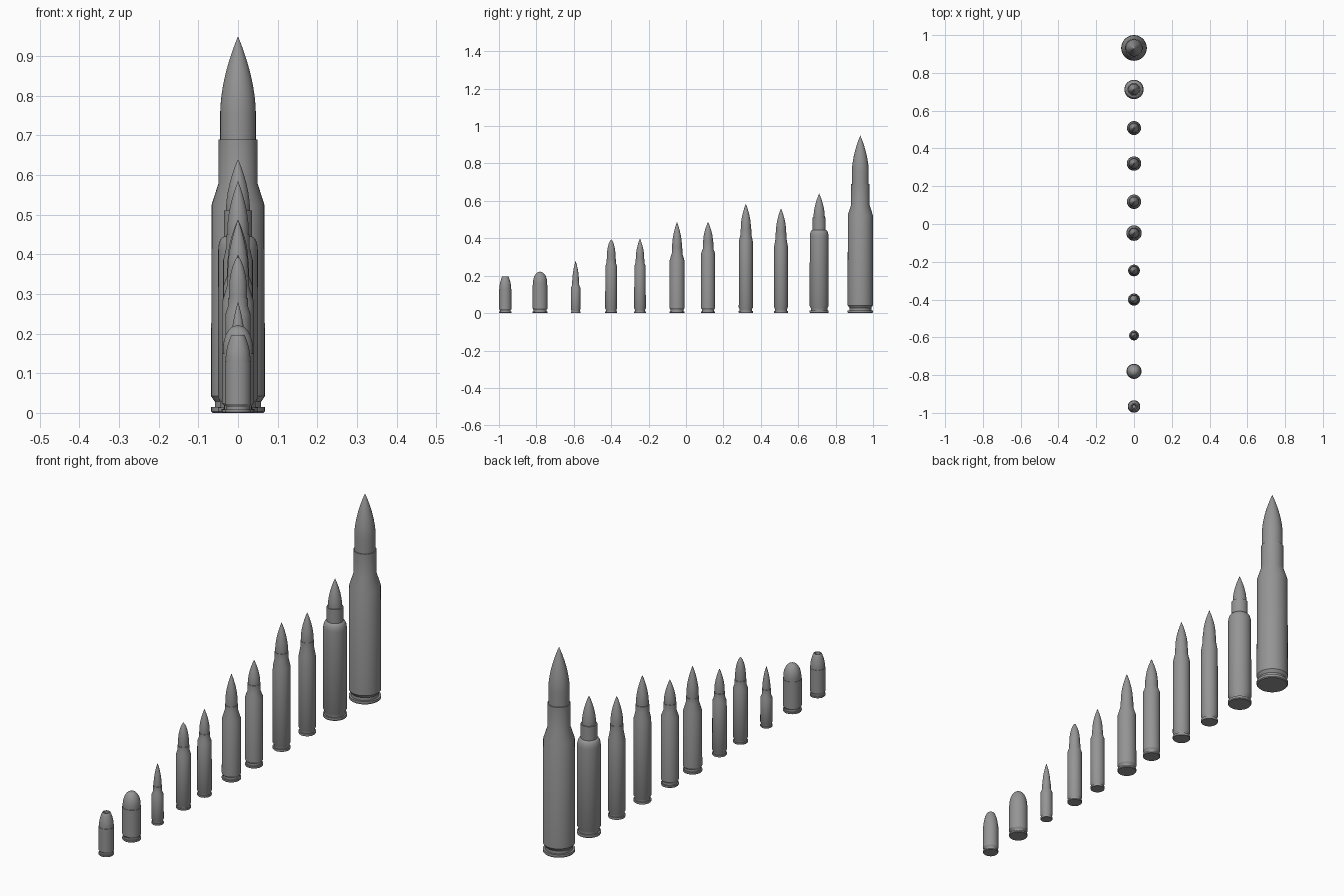
import bpy, math

cube = bpy.data.objects.get("Cube")
if cube:
    bpy.data.objects.remove(cube)

grey = bpy.data.materials.new("metal_grey")
grey.use_nodes = True
colour = (0.3, 0.3, 0.3, 1)
grey.diffuse_color = colour
grey.node_tree.nodes["Principled BSDF"].inputs["Base Color"].default_value = colour


def lathe(name, profile, y, sides=32):
    """Revolve (radius, height) points about a vertical axis at y."""
    verts, rings, faces = [], [], []
    for r, z in profile:
        n = 1 if r == 0 else sides
        rings.append([len(verts) + i for i in range(n)])
        for i in range(n):
            a = math.tau * i / sides
            verts.append((r * math.cos(a), r * math.sin(a), z))
    for low, high in zip(rings, rings[1:]):
        for i in range(sides):
            j = (i + 1) % sides
            quad = [low[i % len(low)], low[j % len(low)],
                    high[j % len(high)], high[i % len(high)]]
            faces.append(list(dict.fromkeys(quad)))
    mesh = bpy.data.meshes.new(name)
    mesh.from_pydata(verts, [], faces)
    mesh.materials.append(grey)
    obj = bpy.data.objects.new(name, mesh)
    obj.location.y = y
    bpy.context.collection.objects.link(obj)
    bpy.ops.object.select_all(action='DESELECT')
    obj.select_set(True)
    bpy.context.view_layer.objects.active = obj
    bpy.ops.object.shade_smooth_by_angle(angle=math.radians(30))


def base(r, rim):
    """Rim, extractor groove and flare up to the body."""
    return [(0, 0), (r * 0.95, 0), (r, rim * 0.25), (r, rim), (r * 0.86, rim),
            (r * 0.86, rim * 1.9), (r, rim * 2.8)]


def nose(r, z, tip, kind):
    """Bullet curve from radius r at height z up to the tip."""
    points = []
    for i in range(13):
        t = i / 12
        k = math.sqrt(1 - t * t) if kind == "round" else 1 - t ** 1.8
        if kind == "blunt":
            k = (1 - t ** 2.2) ** 0.75
        points.append((r * k if i < 12 else 0, z + (tip - z) * t))
    return points


# Bottlenecked rounds: y, body radius, rim, shoulder, neck base, neck radius,
# mouth, bullet radius, start of nose curve, tip, nose kind
rounds = {
    "tiny_round": (-0.59, 0.026, 0.008, 0.135, 0.15, 0.019, 0.175, 0.017, 0.18, 0.28, "point"),
    "slim_blunt_round": (-0.40, 0.032, 0.009, 0.25, 0.27, 0.025, 0.29, 0.023, 0.30, 0.395, "blunt"),
    "slim_pointed_round": (-0.246, 0.031, 0.009, 0.25, 0.268, 0.024, 0.29, 0.022, 0.30, 0.40, "point"),
    "wide_round": (-0.048, 0.041, 0.01, 0.28, 0.32, 0.028, 0.345, 0.026, 0.36, 0.488, "point"),
    "medium_round": (0.118, 0.038, 0.01, 0.32, 0.345, 0.028, 0.38, 0.026, 0.385, 0.488, "point"),
    "long_round": (0.32, 0.038, 0.011, 0.385, 0.42, 0.029, 0.45, 0.027, 0.46, 0.585, "point"),
    "full_round": (0.508, 0.037, 0.011, 0.36, 0.40, 0.029, 0.43, 0.027, 0.44, 0.56, "point"),
    "magnum_round": (0.712, 0.051, 0.014, 0.41, 0.445, 0.035, 0.51, 0.03, 0.515, 0.64, "point"),
    "heavy_round": (0.932, 0.068, 0.015, 0.525, 0.58, 0.049, 0.69, 0.045, 0.755, 0.95, "point"),
}
for name, (y, r, rim, shoulder, neck, nr, mouth, br, start, tip, kind) in rounds.items():
    soft = [(r * 0.98, shoulder)]
    if name == "magnum_round":  # rounded shoulder
        soft = [(nr + (r * 0.98 - nr) * math.cos(a), shoulder + (neck - shoulder) * math.sin(a))
                for a in (math.radians(d) for d in range(0, 90, 15))]
    case = base(r, rim) + soft + [(nr, neck), (nr, mouth), (br, mouth)]
    lathe(name, case + nose(br, start, tip, kind), y)

# Straight pistol rounds
r = 0.040
lathe("round_nose_pistol_round",
      base(r, 0.009) + [(r, 0.15), (r * 0.95, 0.15)] + nose(r * 0.95, 0.16, 0.222, "round"), -0.78)

# Hollow-point bullet: rounded flank, flat lip and a conical cavity
r = 0.033
flank = [(r * 0.95 - 0.013 * (i / 6) ** 1.8, 0.135 + 0.058 * i / 6) for i in range(7)]
lathe("hollow_point_pistol_round",
      base(r, 0.008) + [(r, 0.13), (r * 0.95, 0.13)] + flank
      + [(0.016, 0.196), (0.012, 0.195), (0.008, 0.17), (0, 0.168)], -0.966)
